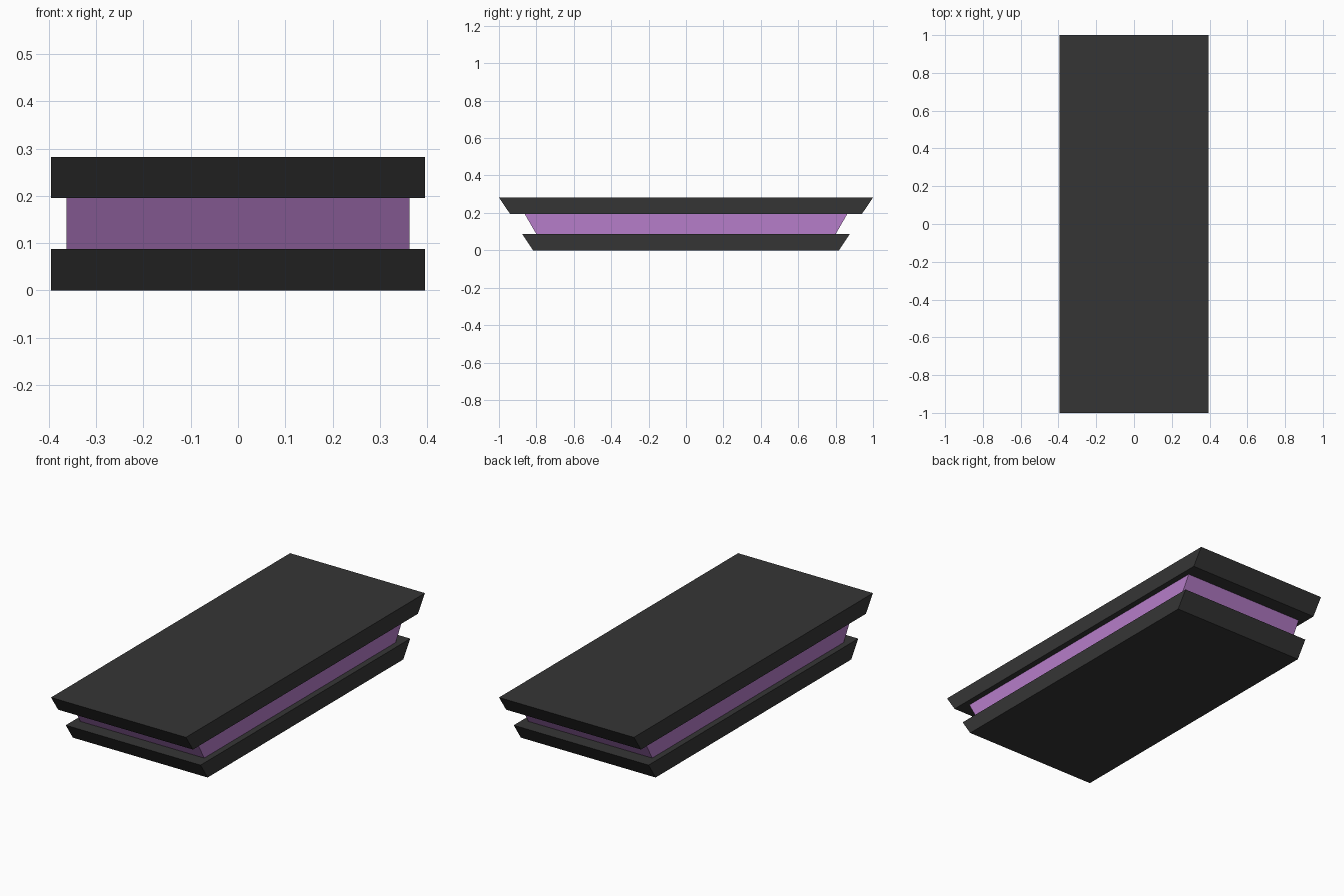
import bpy

if "Cube" in bpy.data.objects:
    bpy.data.objects.remove(bpy.data.objects["Cube"])


def material(name, rgb):
    m = bpy.data.materials.new(name)
    m.diffuse_color = (*rgb, 1.0)
    m.use_nodes = True
    m.node_tree.nodes["Principled BSDF"].inputs["Base Color"].default_value = m.diffuse_color
    return m


charcoal = material("charcoal", (0.036, 0.036, 0.036))
purple = material("purple", (0.47, 0.205, 0.585))


def tapered_slab(name, half_x, y_bottom, y_top, z0, z1, mat):
    """Trapezoid profile in the y-z plane, extruded straight along x."""
    profile = [(-y_bottom, z0), (y_bottom, z0), (y_top, z1), (-y_top, z1)]
    verts = [(x, y, z) for x in (-half_x, half_x) for y, z in profile]
    faces = [(3, 2, 1, 0), (4, 5, 6, 7)]
    faces += [(i, (i + 1) % 4, (i + 1) % 4 + 4, i + 4) for i in range(4)]
    mesh = bpy.data.meshes.new(name)
    mesh.from_pydata(verts, [], faces)
    mesh.materials.append(mat)
    obj = bpy.data.objects.new(name, mesh)
    bpy.context.collection.objects.link(obj)
    return obj


# Two dark slabs with a narrower purple core between them
tapered_slab("lower_slab", 0.395, 0.818, 0.877, 0.0, 0.088, charcoal)
tapered_slab("core", 0.363, 0.801, 0.863, 0.088, 0.195, purple)
tapered_slab("upper_slab", 0.395, 0.941, 1.0, 0.195, 0.282, charcoal)
